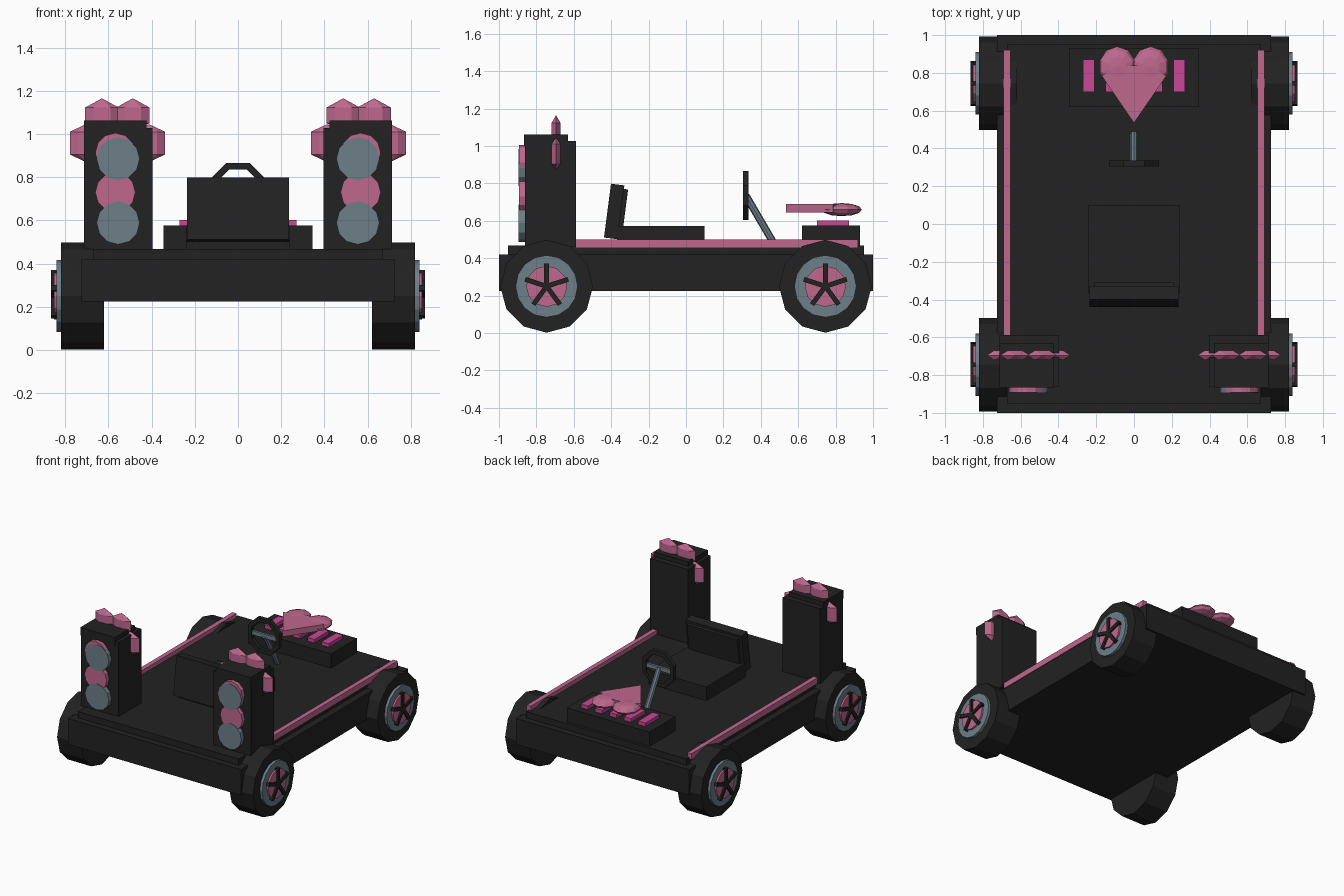
import bpy, bmesh, math
from mathutils import Matrix, Vector

if "Cube" in bpy.data.objects:
    bpy.data.objects.remove(bpy.data.objects["Cube"])


def material(name, rgb):
    m = bpy.data.materials.new(name)
    m.diffuse_color = (*rgb, 1)
    m.use_nodes = True
    m.node_tree.nodes["Principled BSDF"].inputs["Base Color"].default_value = m.diffuse_color
    return m


BLACK = material("black", (0.016, 0.016, 0.016))
PINK = material("pink", (0.52, 0.14, 0.27))
GREY = material("slate grey", (0.155, 0.215, 0.25))
MAGENTA = material("magenta", (0.58, 0.065, 0.30))


def finish(name, bm, mat):
    bmesh.ops.recalc_face_normals(bm, faces=bm.faces)
    me = bpy.data.meshes.new(name)
    bm.to_mesh(me)
    bm.free()
    ob = bpy.data.objects.new(name, me)
    me.materials.append(mat)
    bpy.context.collection.objects.link(ob)
    return ob


def box(name, x, y, z, mat, tilt=0):
    """Box from (min, max) ranges, tilted about its own centre around x."""
    bm = bmesh.new()
    size = [b - a for a, b in (x, y, z)]
    mid = Vector([(a + b) / 2 for a, b in (x, y, z)])
    bmesh.ops.create_cube(bm, size=1, matrix=Matrix.Translation(mid)
                          @ Matrix.Rotation(tilt, 4, 'X') @ Matrix.Diagonal((*size, 1)))
    return finish(name, bm, mat)


def rod(name, a, b, r, sides, mat, turn=0):
    """Cylinder between two points."""
    a, b = Vector(a), Vector(b)
    d = b - a
    bm = bmesh.new()
    bmesh.ops.create_cone(bm, cap_ends=True, segments=sides, radius1=r, radius2=r, depth=d.length,
                          matrix=Matrix.Translation((a + b) / 2)
                          @ d.to_track_quat('Z', 'Y').to_matrix().to_4x4() @ Matrix.Rotation(turn, 4, 'Z'))
    return finish(name, bm, mat)


def lobe(name, x, y, z0, z1, peak, rx, ry):
    """Upright six-sided prism with pointed ends."""
    bm = bmesh.new()
    for i in range(6):
        a = math.pi * i / 3
        for z in (z0, z1):
            bm.verts.new((x + rx * math.cos(a), y + ry * math.sin(a) / math.sin(math.pi / 3), z))
    bm.verts.new((x, y, z1 + peak))
    bm.verts.new((x, y, z0 - peak))
    bmesh.ops.convex_hull(bm, input=bm.verts)
    return finish(name, bm, PINK)


# Chassis and deck
box("chassis", (-0.725, 0.725), (-1, 1), (0.225, 0.42), BLACK)
box("deck", (-0.672, 0.672), (-0.952, 0.952), (0.41, 0.468), BLACK)

for s, side in ((-1, "left"), (1, "right")):
    # Wheels with rim, hub and five spokes
    for y, end in ((-0.745, "front"), (0.745, "rear")):
        tag = f"{end}_{side}"
        for part, x0, x1, r, n, mat in (("tyre", 0.62, 0.82, 0.248, 12, BLACK),
                                        ("rim", 0.8, 0.84, 0.166, 16, GREY),
                                        ("hub", 0.82, 0.853, 0.11, 12, PINK)):
            rod(f"{part}_{tag}", (s * x0, y, 0.25), (s * x1, y, 0.25), r, n, mat)
        bm = bmesh.new()
        for i in range(5):
            bmesh.ops.create_cube(bm, size=1, matrix=Matrix.Translation((s * 0.85, y, 0.25))
                                  @ Matrix.Rotation(math.tau * i / 5, 4, 'X')
                                  @ Matrix.Translation((0, 0, 0.06))
                                  @ Matrix.Diagonal((0.03, 0.026, 0.122, 1)))
        finish(f"spokes_{tag}", bm, BLACK)

    # Side rail
    box(f"rail_{side}", sorted((s * 0.655, s * 0.69)), (-0.59, 0.92), (0.455, 0.5), PINK)

    # Light tower with cap
    box(f"tower_{side}", sorted((s * 0.397, s * 0.712)), (-0.862, -0.588), (0.46, 1.028), BLACK)
    box(f"tower_cap_{side}", sorted((s * 0.423, s * 0.712)), (-0.866, -0.63), (1.0, 1.062), BLACK)

    # Round lamps, the last one tucked behind the upper lamp
    for i, (x, z, r, y, mat) in enumerate(((0.555, 0.885, 0.1, -0.895, GREY),
                                           (0.568, 0.73, 0.093, -0.892, PINK),
                                           (0.555, 0.588, 0.1, -0.895, GREY),
                                           (0.568, 0.912, 0.093, -0.892, PINK))):
        rod(f"lamp_{side}_{i}", (s * x, -0.85, z), (s * x, y, z), r, 12, mat)

    # Pointed ornaments on top and at both flanks
    for x in (0.487, 0.63):
        lobe(f"top_ornament_{side}", s * x, -0.695, 1.05, 1.122, 0.043, 0.078, 0.025)
    for x in (0.412, 0.704):
        lobe(f"flank_ornament_{side}", s * x, -0.695, 0.905, 1.01, 0.035, 0.075, 0.025)

# Seat
box("seat_cushion", (-0.24, 0.24), (-0.37, 0.1), (0.46, 0.572), BLACK)
box("seat_back", (-0.235, 0.235), (-0.42, -0.348), (0.505, 0.795), BLACK, -0.13)
box("seat_pad", (-0.21, 0.21), (-0.352, -0.325), (0.53, 0.77), BLACK, -0.13)

# Steering wheel: eight-sided ring, crossbar and column
bm = bmesh.new()
rings = []
for i in range(8):
    a = math.tau * (i + 0.5) / 8
    rings.append([bm.verts.new((r * math.cos(a), y, 0.735 + r * math.sin(a)))
                  for r, y in ((0.142, 0.305), (0.142, 0.335), (0.108, 0.335), (0.108, 0.305))])
for i in range(8):
    p, q = rings[i], rings[(i + 1) % 8]
    for j in range(4):
        k = (j + 1) % 4
        bm.faces.new((p[j], p[k], q[k], q[j]))
finish("steering_wheel", bm, BLACK)
box("steering_crossbar", (-0.11, 0.11), (0.312, 0.33), (0.72, 0.75), GREY)
rod("steering_column", (0, 0.32, 0.735), (0, 0.475, 0.47), 0.02, 8, GREY)

# Dashboard with bars
box("dashboard", (-0.345, 0.345), (0.62, 0.93), (0.46, 0.575), BLACK)
for i in range(-2, 3):
    box("dashboard_bar", (i * 0.12 - 0.03, i * 0.12 + 0.03), (0.7, 0.872), (0.57, 0.602), MAGENTA)

# Flat heart: wedge plus two flattened lobes
bm = bmesh.new()
outline = ((0, 0.535), (0.172, 0.785), (0.09, 0.83), (0, 0.84), (-0.09, 0.83), (-0.172, 0.785))
f = bm.faces.new([bm.verts.new((x, y, 0.645)) for x, y in outline])
ext = bmesh.ops.extrude_face_region(bm, geom=[f])
bmesh.ops.translate(bm, vec=(0, 0, 0.045), verts=[v for v in ext["geom"] if isinstance(v, bmesh.types.BMVert)])
finish("heart_wedge", bm, PINK)
for s in (-1, 1):
    bm = bmesh.new()
    bmesh.ops.create_uvsphere(bm, u_segments=10, v_segments=6, radius=1,
                              matrix=Matrix.Translation((s * 0.088, 0.832, 0.66))
                              @ Matrix.Diagonal((0.098, 0.108, 0.035, 1)))
    finish("heart_lobe", bm, PINK)
